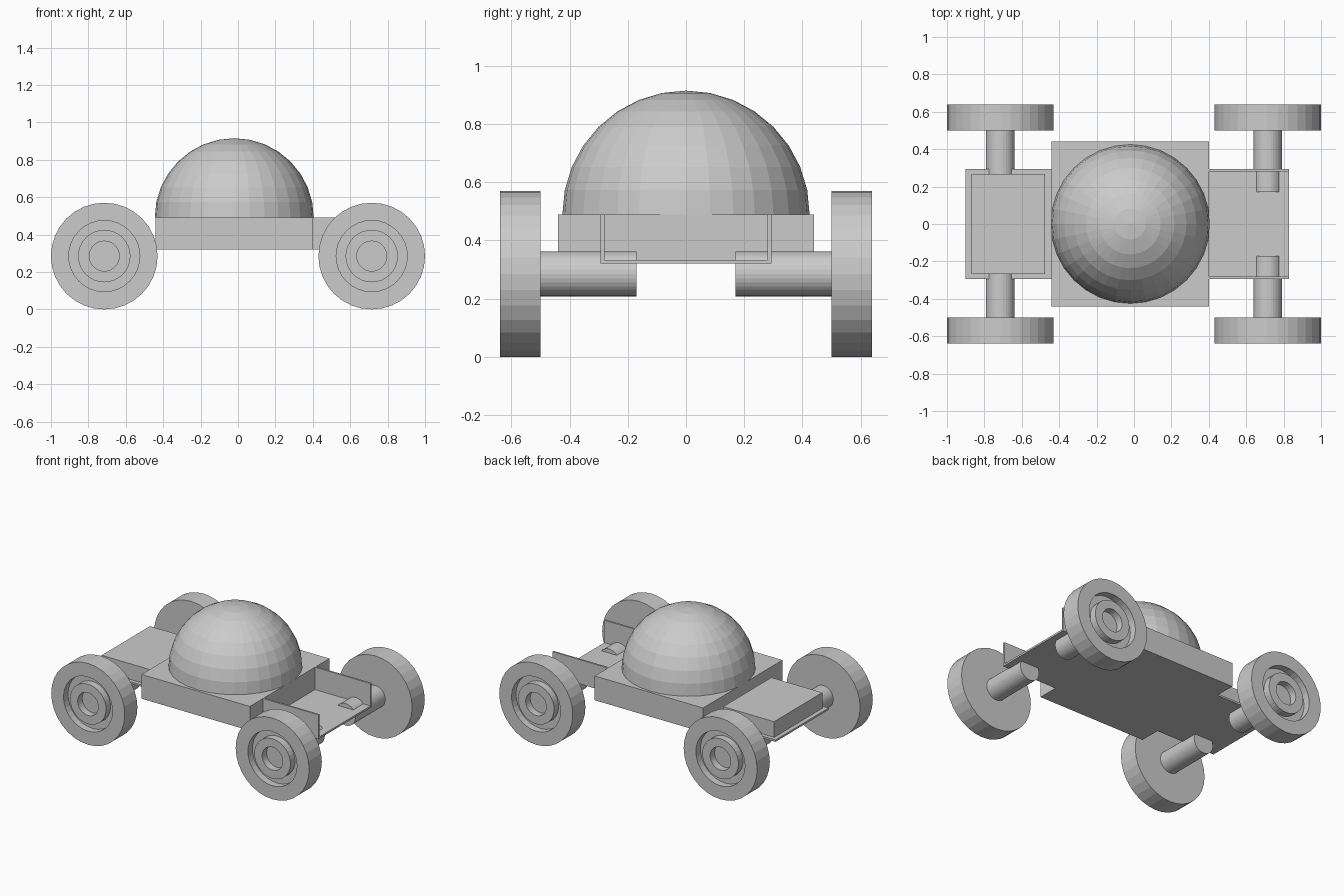
import bpy, bmesh, math
from mathutils import Matrix

if "Cube" in bpy.data.objects:
    bpy.data.objects.remove(bpy.data.objects["Cube"])


def make_object(name, bm):
    bmesh.ops.recalc_face_normals(bm, faces=bm.faces)
    mesh = bpy.data.meshes.new(name)
    bm.to_mesh(mesh)
    bm.free()
    obj = bpy.data.objects.new(name, mesh)
    bpy.context.collection.objects.link(obj)
    return obj


def box(name, x, y, z):
    bm = bmesh.new()
    bmesh.ops.create_cube(bm, size=1)
    for v in bm.verts:
        v.co = [lo + (c + 0.5) * (hi - lo) for c, (lo, hi) in zip(v.co, (x, y, z))]
    return make_object(name, bm)


def lathe(name, profile, centre, side, segments=32):
    """Revolve (radius, distance along y) points; side is +1 or -1 in y."""
    bm = bmesh.new()
    verts = [bm.verts.new((r, 0, side * d)) for r, d in profile]
    edges = [bm.edges.new(pair) for pair in zip(verts, verts[1:])]
    bmesh.ops.spin(bm, geom=verts + edges, axis=(0, 0, 1), cent=(0, 0, 0),
                   angle=2 * math.pi, steps=segments)
    bmesh.ops.remove_doubles(bm, verts=bm.verts, dist=1e-5)
    # stand the turning axis along y
    bm.transform(Matrix.Translation(centre) @ Matrix.Rotation(-math.pi / 2, 4, 'X'))
    return make_object(name, bm)


# Central body
box("body", (-0.44, 0.40), (-0.44, 0.44), (0.32, 0.49))

# Half-sphere cabin
R = 0.425
bm = bmesh.new()
bmesh.ops.create_uvsphere(bm, u_segments=32, v_segments=16, radius=R)
bmesh.ops.delete(bm, geom=[v for v in bm.verts if v.co.z < -0.01], context='VERTS')
bm.transform(Matrix.Translation((-0.02, 0, 0.49)))
make_object("dome_cabin", bm)

# Open tray: floor and two thin walls
box("tray_floor", (0.40, 0.83), (-0.294, 0.294), (0.32, 0.333))
for side, label in ((-1, "front"), (1, "back")):
    y = sorted((side * 0.281, side * 0.294))
    box(f"tray_wall_{label}", (0.40, 0.83), y, (0.333, 0.49))

# Engine box resting on a thin plate
box("engine_plate", (-0.90, -0.44), (-0.294, 0.294), (0.32, 0.333))
box("engine_box", (-0.87, -0.475), (-0.267, 0.267), (0.333, 0.443))

# Wheels with a recessed ring and hub hole, plus stub axles
wheel = [(0, 0.50), (0.285, 0.50), (0.285, 0.64), (0.19, 0.64), (0.19, 0.59),
         (0.14, 0.59), (0.14, 0.64), (0.08, 0.64), (0.08, 0.59), (0, 0.59)]
axle = [(0, 0.17), (0.077, 0.17), (0.077, 0.51), (0, 0.51)]
for x, end in ((-0.715, "left"), (0.715, "right")):
    for side, label in ((-1, "front"), (1, "back")):
        lathe(f"wheel_{label}_{end}", wheel, (x, 0, 0.285), side)
        lathe(f"axle_{label}_{end}", axle, (x, 0, 0.285), side)
